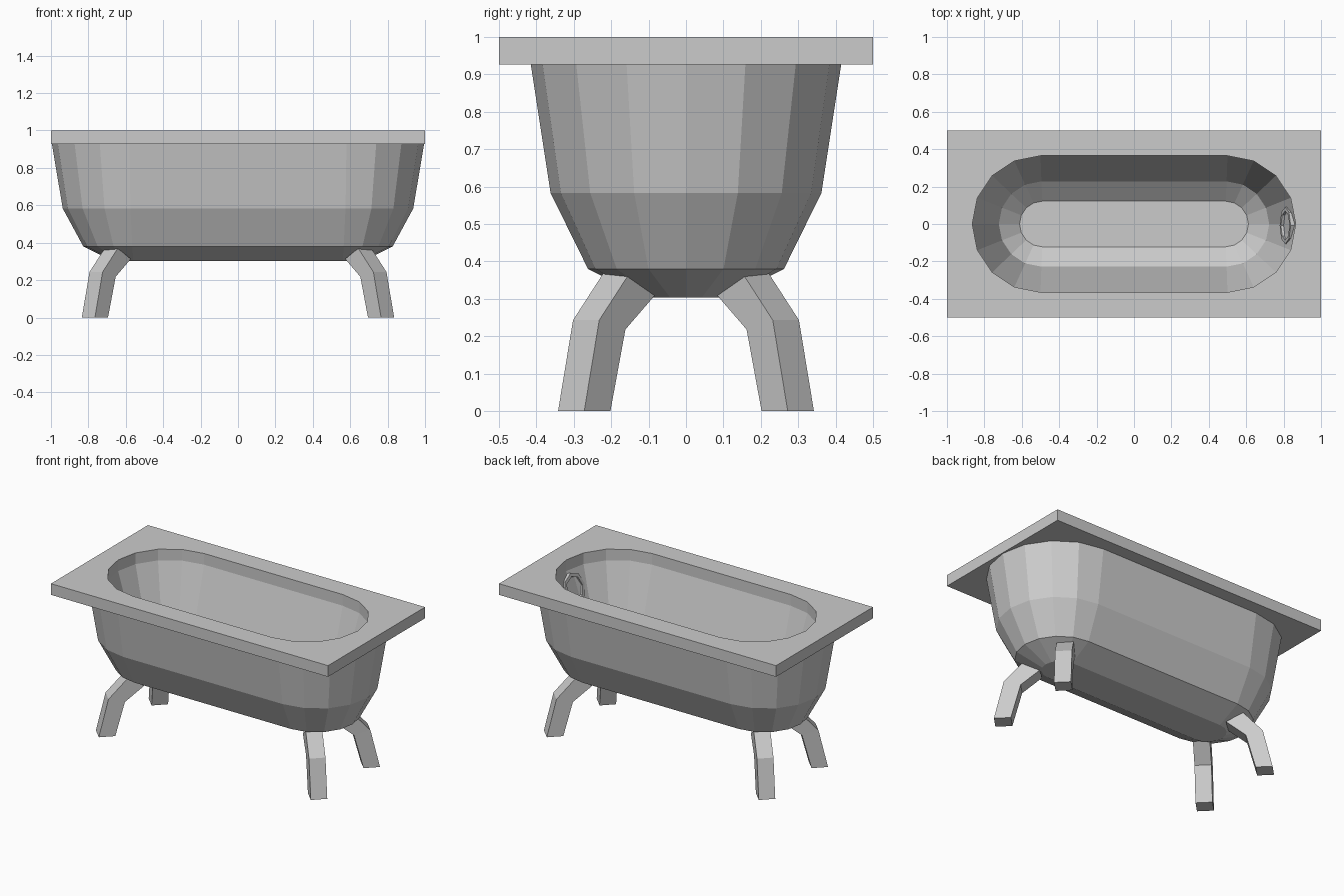
import bpy, bmesh, math
from mathutils import Vector, Matrix

if "Cube" in bpy.data.objects:
    bpy.data.objects.remove(bpy.data.objects["Cube"])


def finish(name, bm):
    bmesh.ops.recalc_face_normals(bm, faces=bm.faces[:])
    me = bpy.data.meshes.new(name)
    bm.to_mesh(me)
    bm.free()
    ob = bpy.data.objects.new(name, me)
    bpy.context.collection.objects.link(ob)
    return ob


def stadium(bm, c, r, z, n=8):
    """Loop of two half circles joined by straight sides."""
    vs = []
    for side, start in ((1, -90), (-1, 90)):
        for i in range(n + 1):
            a = math.radians(start + 180 * i / n)
            vs.append(bm.verts.new((side * c + r * math.cos(a), r * math.sin(a), z)))
    return vs


def skin(bm, loops):
    for a, b in zip(loops, loops[1:]):
        for i in range(len(a)):
            j = (i + 1) % len(a)
            bm.faces.new((a[i], a[j], b[j], b[i]))


def fill_between(bm, outer, inner):
    edges = []
    for loop in (outer, inner):
        for i, v in enumerate(loop):
            w = loop[(i + 1) % len(loop)]
            edges.append(bm.edges.get((v, w)) or bm.edges.new((v, w)))
    bmesh.ops.triangle_fill(bm, edges=edges, use_beauty=True)


# Tub: inner basin, slab rim and outer shell in one closed surface
bm = bmesh.new()
inside = [stadium(bm, *p) for p in
          ((.49, .122, .36), (.495, .228, .45), (.50, .365, .927), (.50, .365, 1))]
outside = [stadium(bm, *p) for p in
           ((.58, .415, .927), (.575, .362, .583), (.565, .262, .38), (.56, .11, .303))]
slab = [[bm.verts.new((x, y, z)) for x, y in ((-1, -.5), (1, -.5), (1, .5), (-1, .5))]
        for z in (.927, 1)]
for group in (inside, outside, slab):
    skin(bm, group)
bm.faces.new(inside[0])
bm.faces.new(outside[-1])
fill_between(bm, slab[1], inside[-1])
fill_between(bm, slab[0], outside[0])
finish("tub", bm)

# Four bent legs with a square section turned to the corner
# each section: centre x, centre y, outer z, inner z
SECTIONS = ((.765, .272, 0, 0), (.724, .232, .243, .218), (.643, .150, .37, .313))
for fx, xn in ((-1, "left"), (1, "right")):
    for fy, yn in ((-1, "front"), (1, "back")):
        bm = bmesh.new()
        loops = []
        for x, y, zo, zi in SECTIONS:
            pts = ((x + .07, y, zo), (x, y + .07, zo), (x - .07, y, zi), (x, y - .07, zi))
            loops.append([bm.verts.new((fx * a, fy * b, c)) for a, b, c in pts])
        skin(bm, loops)
        bm.faces.new(loops[0])
        bm.faces.new(loops[-1])
        finish(f"{yn}_{xn}_leg", bm)


def octagon_disc(name, radius, depth, matrix, recess=0):
    bm = bmesh.new()
    loops = []
    levels = [(radius, 0), (radius, depth)]
    if recess:
        levels += [(radius * .78, depth), (radius * .78, depth - recess)]
    for r, z in levels:
        loops.append([bm.verts.new((r * math.cos(i * math.pi / 4),
                                    r * math.sin(i * math.pi / 4), z)) for i in range(8)])
    skin(bm, loops)
    bm.faces.new(loops[0])
    bm.faces.new(loops[-1])
    bmesh.ops.transform(bm, matrix=matrix, verts=bm.verts[:])
    finish(name, bm)


# Drain in the floor, and overflow plate on the sloped right end
octagon_disc("drain", .082, .006, Matrix.Translation((.47, 0, .358)))
tilt = Vector((-.956, 0, .292)).to_track_quat('Z', 'Y').to_matrix().to_4x4()
octagon_disc("overflow", .1, .025, Matrix.Translation((.832, -.008, .815)) @ tilt, .015)
